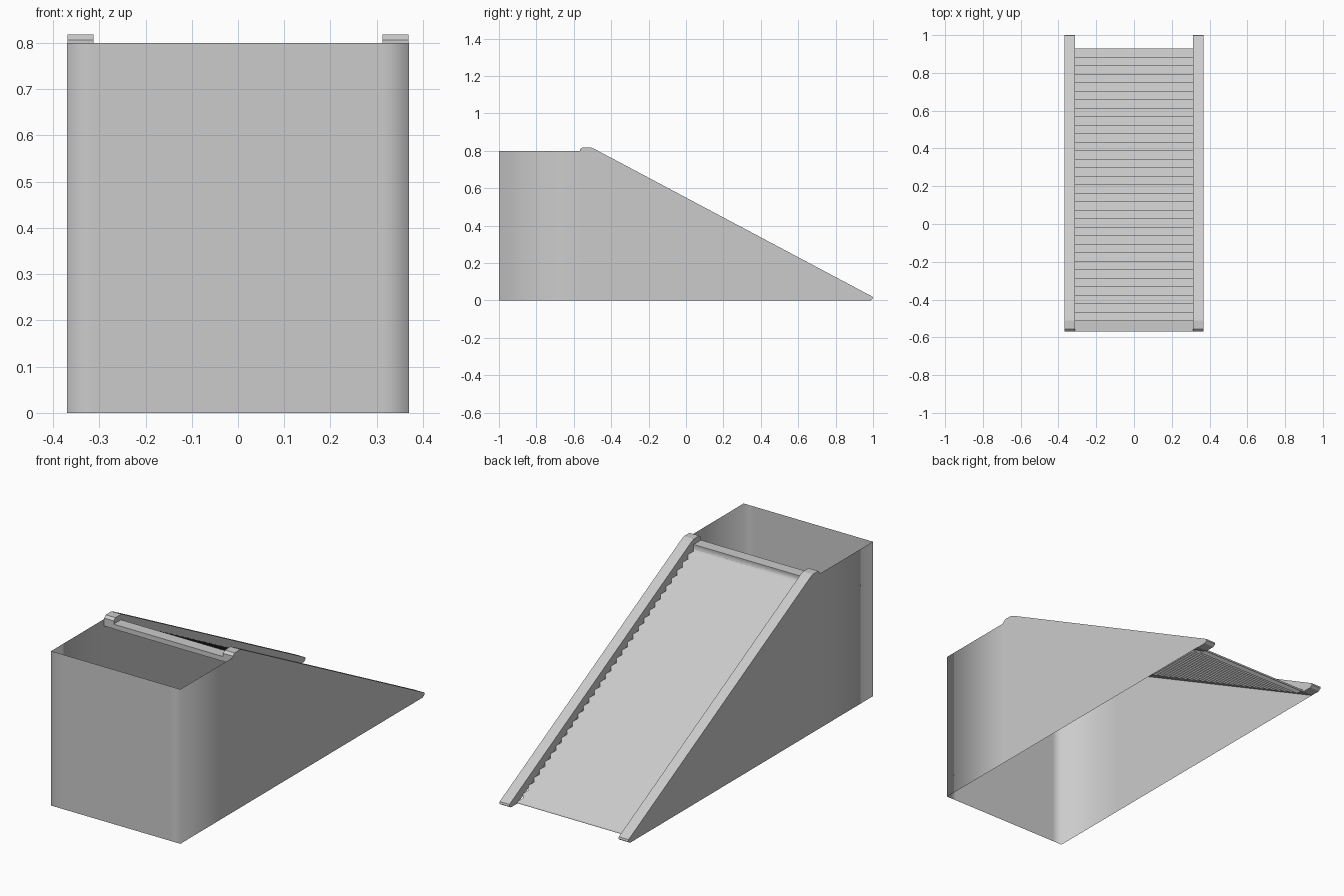
import bpy
import math

cube = bpy.data.objects.get("Cube")
if cube:
    bpy.data.objects.remove(cube, do_unlink=True)

grey = bpy.data.materials.new("light_grey")
grey.use_nodes = True
COLOUR = (0.6, 0.6, 0.6, 1)
grey.diffuse_color = COLOUR
grey.node_tree.nodes["Principled BSDF"].inputs["Base Color"].default_value = COLOUR

HALF = 0.37       # half width of the casing
INNER = 0.313     # half width of the stairs
DECK_Y = -0.57    # where the open box meets the stairs


def make(name, verts, faces, smooth):
    mesh = bpy.data.meshes.new(name)
    mesh.from_pydata(verts, [], faces)
    mesh.materials.append(grey)
    for p in mesh.polygons:
        p.use_smooth = smooth
    mesh.update()
    obj = bpy.data.objects.new(name, mesh)
    bpy.context.collection.objects.link(obj)
    return obj


def prism(name, profile, x0, x1):
    """Extrude a (y, z) outline along x."""
    n = len(profile)
    verts = [(x, y, z) for x in (x0, x1) for y, z in profile]
    faces = [tuple(reversed(range(n))), tuple(range(n, 2 * n))]
    faces += [(i, (i + 1) % n, n + (i + 1) % n, n + i) for i in range(n)]
    return make(name, verts, faces, False)


# Casing: thin walls, open above and below, soft shaded at the front corners
path = [(-HALF, DECK_Y), (-HALF, -1), (-INNER, -1),
        (INNER, -1), (HALF, -1), (HALF, DECK_Y)]
top = 0.8
verts = [(x, y, z) for x, y in path for z in (0, top)]
faces = [(2 * i, 2 * i + 2, 2 * i + 3, 2 * i + 1) for i in range(len(path) - 1)]
last = 2 * len(path) - 2
for side, base in ((-1, 0), (1, last)):
    k = len(verts)
    verts += [(side * HALF, 0.99, 0), (side * HALF, -0.5, top)]
    flank = (base, k, k + 1, base + 1)
    faces.append(flank if side > 0 else flank[::-1])
make("casing", verts, faces, True)

# Stairs: a folded sheet of treads and risers
STEPS = 32
y0, y1, z0, z1 = -0.51, 0.93, 0.78, 0.01
run, rise = (y1 - y0) / STEPS, (z0 - z1) / STEPS
fold = [(y0, z0)]
for i in range(STEPS):
    y, z = y0 + i * run, z0 - (i + 1) * rise
    fold += [(y, z), (y + run, z)]
fold.append((y1, 0))
verts = [(x, y, z) for y, z in fold for x in (-INNER, INNER)]
faces = [(2 * i, 2 * i + 1, 2 * i + 3, 2 * i + 2) for i in range(len(fold) - 1)]
make("stairs", verts, faces, True)

# Landing at the top of the stairs
prism("landing", [(DECK_Y, 0.765), (y0, 0.765), (y0, 0.79), (DECK_Y, 0.79)],
      -INNER, INNER)

# Side rails with a flat head and a small rounded toe
rail = [(-0.568, 0.765), (-0.52, 0.765), (0.93, 0), (0.985, 0),
        (1, 0.01), (0.997, 0.02), (-0.49, 0.81), (-0.51, 0.818),
        (-0.555, 0.818), (-0.568, 0.806)]
for name, a, b in (("right_rail", -HALF + 0.001, -INNER),
                   ("left_rail", INNER, HALF - 0.001)):
    prism(name, rail, a, b)
